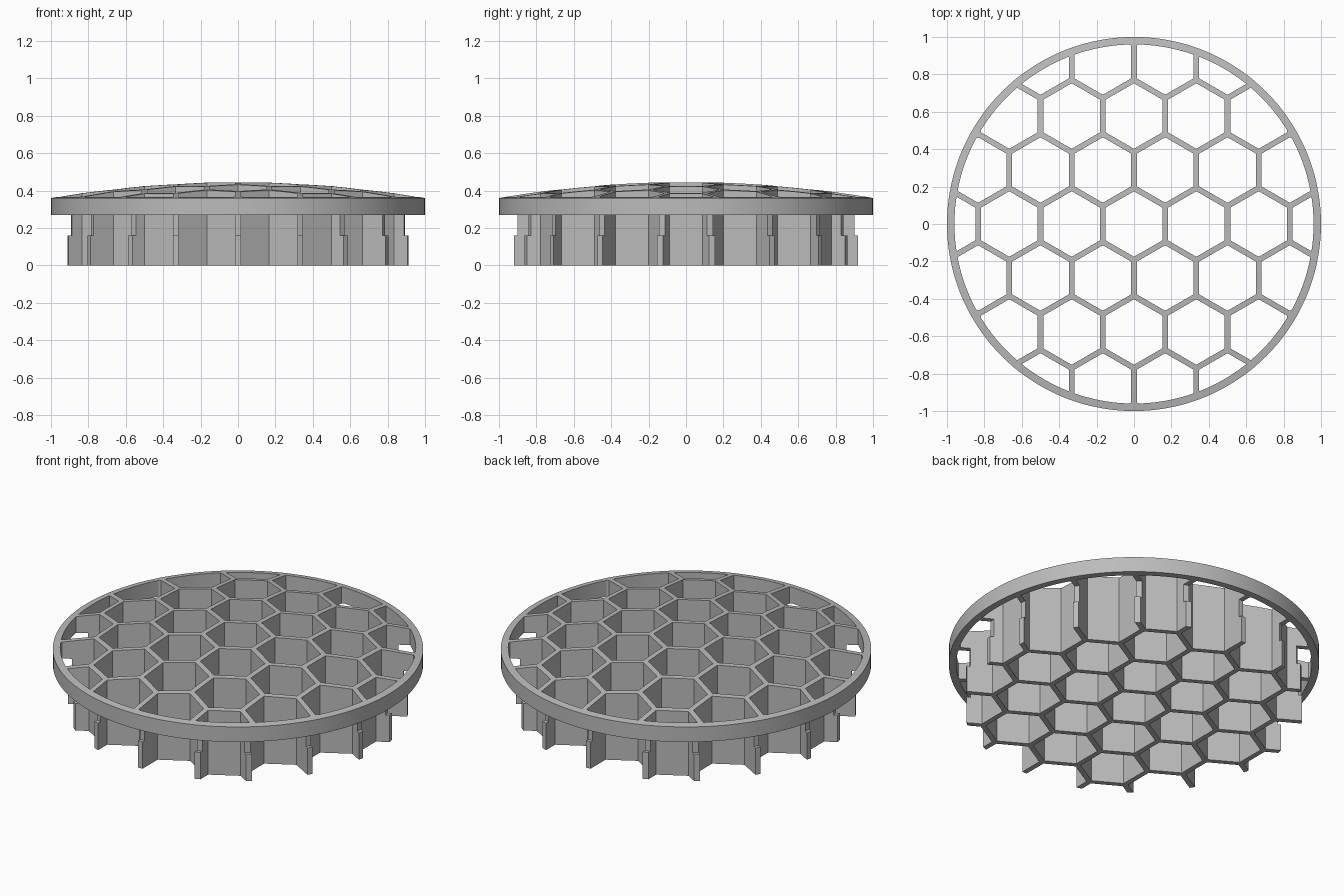
import bpy, bmesh, math

old = bpy.data.objects.get("Cube")
if old:
    bpy.data.objects.remove(old, do_unlink=True)

PITCH = 1 / 3            # distance between cell centres
WALL = 0.03              # honeycomb wall thickness
RIM_INNER = 0.96
RIM_Z = 0.36
CROWN = 0.085            # dome height above the rim
SEGMENTS = 144

grey = bpy.data.materials.new("grey")
grey.use_nodes = True
colour = (0.5, 0.5, 0.5, 1)
grey.diffuse_color = colour
grey.node_tree.nodes["Principled BSDF"].inputs["Base Color"].default_value = colour


def add_object(name, bm):
    bmesh.ops.recalc_face_normals(bm, faces=bm.faces)
    mesh = bpy.data.meshes.new(name)
    bm.to_mesh(mesh)
    bm.free()
    mesh.materials.append(grey)
    obj = bpy.data.objects.new(name, mesh)
    bpy.context.collection.objects.link(obj)
    return obj


def add_prism(bm, x, y, radius, sides, bottom, top, turn=0.0):
    ring = []
    for i in range(sides):
        a = turn + math.tau * i / sides
        ring.append((x + radius * math.cos(a), y + radius * math.sin(a)))
    low = [bm.verts.new((px, py, bottom)) for px, py in ring]
    high = [bm.verts.new((px, py, top)) for px, py in ring]
    bm.faces.new(low[::-1])
    bm.faces.new(high)
    for i in range(sides):
        j = (i + 1) % sides
        bm.faces.new((low[i], low[j], high[j], high[i]))


def revolve(profile):
    bm = bmesh.new()
    verts = [bm.verts.new((r, 0, z)) for r, z in profile]
    edges = [bm.edges.new(pair) for pair in zip(verts, verts[1:])]
    bmesh.ops.spin(bm, geom=verts + edges, cent=(0, 0, 0), axis=(0, 0, 1),
                   angle=math.tau, steps=SEGMENTS, use_duplicate=False)
    bmesh.ops.remove_doubles(bm, verts=bm.verts, dist=1e-5)
    return bm


def boolean(obj, tool, operation):
    mod = obj.modifiers.new(operation.title(), 'BOOLEAN')
    mod.operation = operation
    mod.solver = 'EXACT'
    mod.object = tool
    tool.hide_render = True
    bpy.context.view_layer.objects.active = obj
    bpy.ops.object.modifier_apply(modifier=mod.name)
    bpy.data.objects.remove(tool, do_unlink=True)


# Stepped disc with a shallow domed top
dome = [(r / 10, RIM_Z + CROWN * (1 - (r / 10) ** 2)) for r in range(10, -1, -1)]
profile = [(0, 0), (0.92, 0), (0.92, 0.16), (0.9, 0.16), (0.9, 0.27), (1, 0.27)] + dome
grille = add_object("honeycomb_grille", revolve(profile))

# Hexagonal openings, trimmed so the outer rim stays whole
bm = bmesh.new()
cell_radius = (PITCH - WALL) / math.sqrt(3)
for row in range(-4, 5):
    for col in range(-4, 5):
        x = (col + 0.5 * (row % 2)) * PITCH
        y = row * PITCH * math.sqrt(3) / 2
        if math.hypot(x, y) < RIM_INNER + cell_radius:
            add_prism(bm, x, y, cell_radius, 6, -0.1, 0.6, math.pi / 6)
cells = add_object("cell_cutter", bm)

bm = bmesh.new()
add_prism(bm, 0, 0, RIM_INNER, SEGMENTS, -0.2, 0.7)
boolean(cells, add_object("rim_limit", bm), 'INTERSECT')
boolean(grille, cells, 'DIFFERENCE')

# Smooth curved surfaces, crisp edges
bpy.ops.object.select_all(action='DESELECT')
grille.select_set(True)
bpy.context.view_layer.objects.active = grille
bpy.ops.object.shade_smooth_by_angle(angle=math.radians(25))
